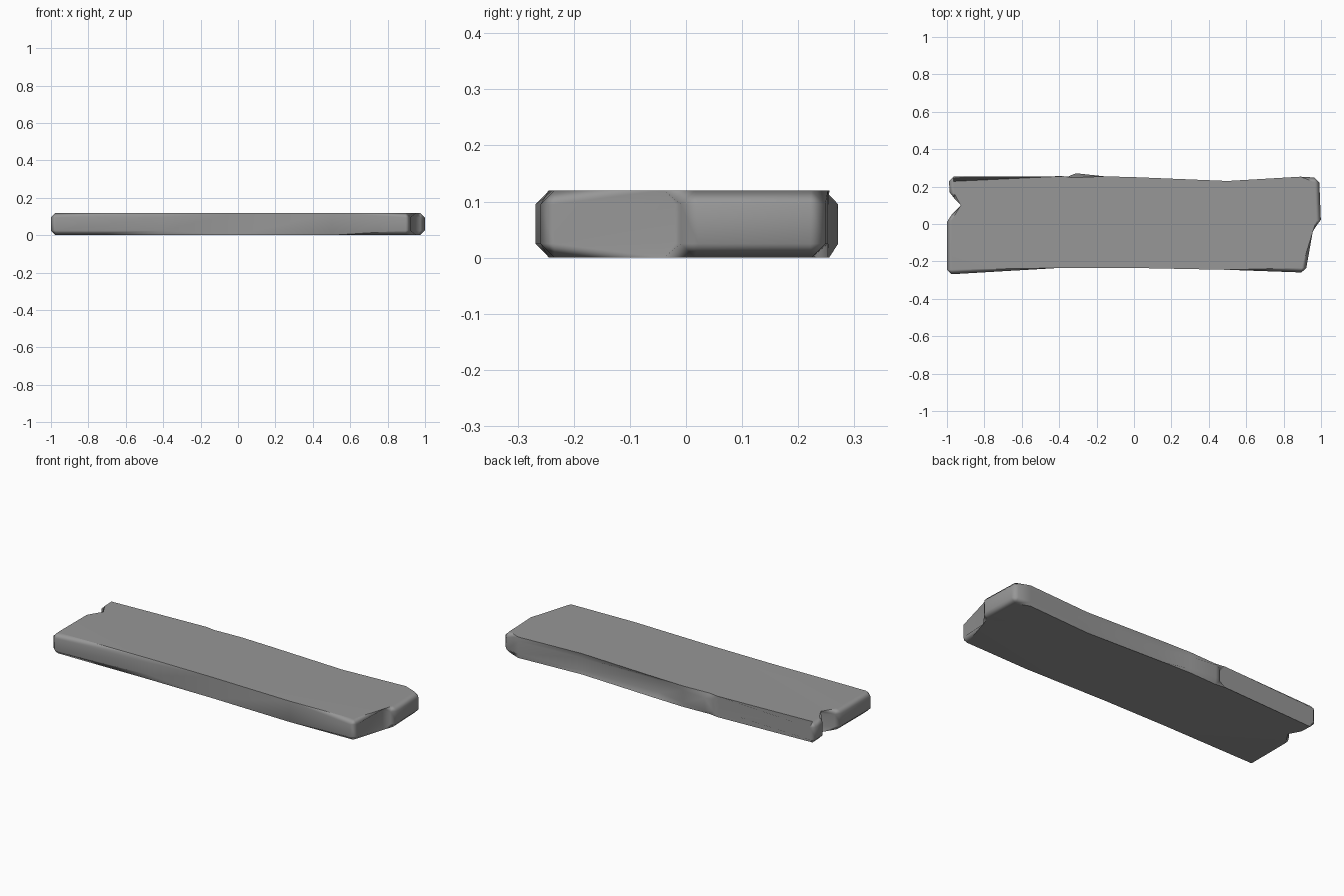
import bpy
import bmesh
from mathutils import Vector

cube = bpy.data.objects.get("Cube")
if cube:
    bpy.data.objects.remove(cube, do_unlink=True)

THICKNESS = 0.12
CHAMFER = 0.025

# Plank outline, counter-clockwise, with the split end at -x and the step at +x
OUTLINE = [
    (-1.0, -0.27), (-0.4, -0.235), (0.0, -0.235), (0.5, -0.245),
    (0.92, -0.26), (0.932, -0.02), (1.0, -0.003), (0.99, 0.247),
    (0.89, 0.253), (0.5, 0.23), (0.01, 0.225), (-0.16, 0.255),
    (-0.335, 0.274), (-0.37, 0.23), (-0.99, 0.254), (-0.985, 0.145),
    (-0.86, 0.105), (-1.0, 0.035),
]


def is_sharp_corner(i):
    """True where the outline turns outward clearly."""
    a, b, c = (Vector(OUTLINE[(i + k) % len(OUTLINE)]) for k in (-1, 0, 1))
    return (b - a).angle_signed(c - b) < -0.5


# Grey material
grey = bpy.data.materials.new("plain_grey")
grey.use_nodes = True
colour = (0.31, 0.31, 0.31, 1)
grey.diffuse_color = colour
grey.node_tree.nodes["Principled BSDF"].inputs["Base Color"].default_value = colour

# Plank body: extruded outline with chamfered rims and outer corners
bm = bmesh.new()
base = [bm.verts.new((x, y, 0)) for x, y in OUTLINE]
top = [bm.verts.new((x, y, THICKNESS)) for x, y in OUTLINE]
bm.faces.new(base[::-1])
bm.faces.new(top)
chamfered = []
for i in range(len(base)):
    j = (i + 1) % len(base)
    bm.faces.new((base[i], base[j], top[j], top[i]))
    chamfered += [bm.edges.get((base[i], base[j])), bm.edges.get((top[i], top[j]))]
    if is_sharp_corner(i):
        chamfered.append(bm.edges.get((base[i], top[i])))
bmesh.ops.bevel(bm, geom=chamfered, offset=CHAMFER, offset_type='OFFSET',
                segments=1, profile=0.5, affect='EDGES', clamp_overlap=True)
bmesh.ops.recalc_face_normals(bm, faces=bm.faces)

mesh = bpy.data.meshes.new("plank")
bm.to_mesh(mesh)
bm.free()
mesh.materials.append(grey)
plank = bpy.data.objects.new("plank", mesh)
bpy.context.collection.objects.link(plank)

# Soft shading over the chamfers, flat on the broad faces
bpy.ops.object.select_all(action='DESELECT')
plank.select_set(True)
bpy.context.view_layer.objects.active = plank
bpy.ops.object.shade_smooth_by_angle(angle=0.96)
weighted = plank.modifiers.new("even_shading", 'WEIGHTED_NORMAL')
weighted.keep_sharp = True
